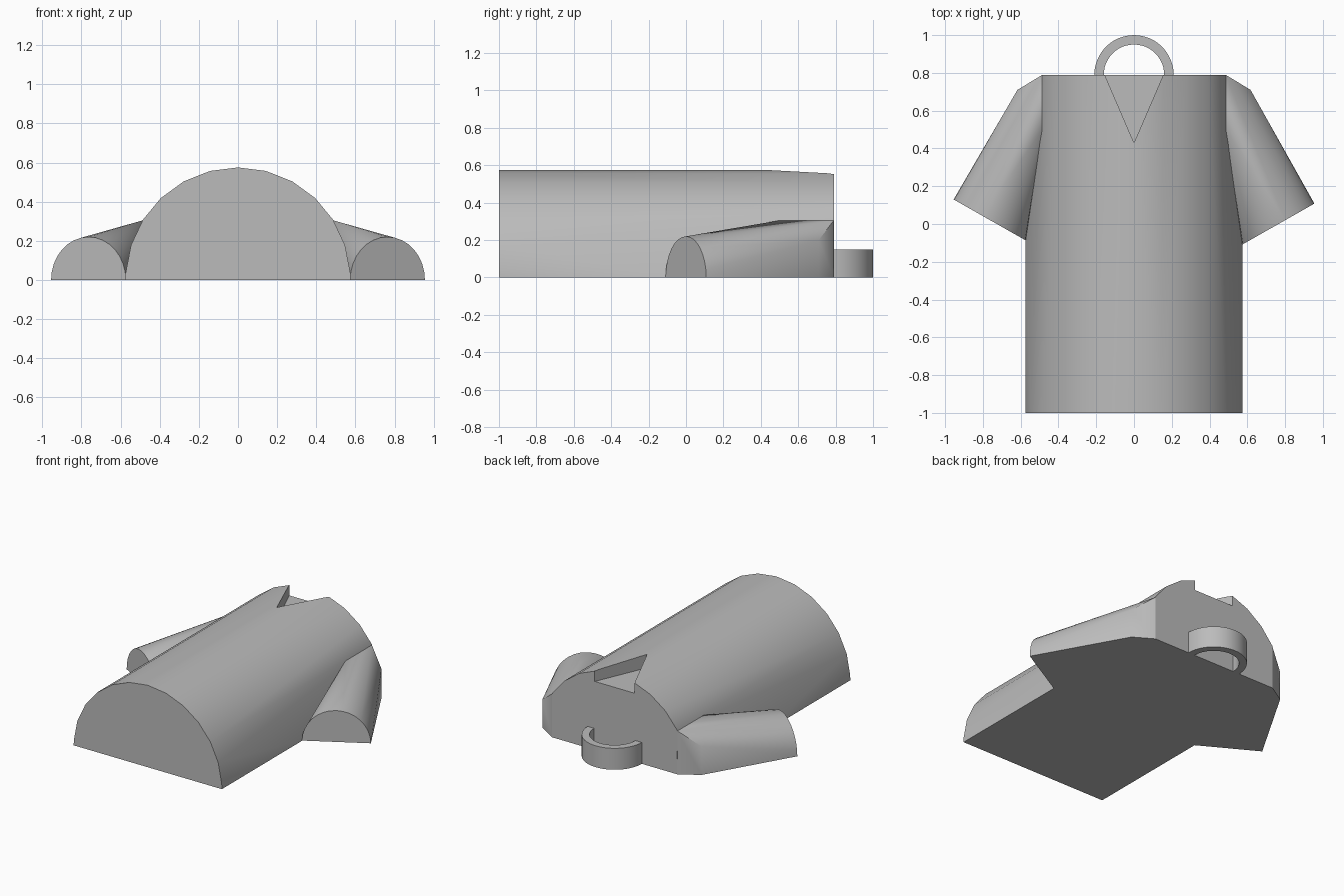
import bpy
import bmesh
from math import sin, cos, pi, radians
from mathutils import Vector

cube = bpy.data.objects.get("Cube")
if cube:
    bpy.data.objects.remove(cube, do_unlink=True)

grey = bpy.data.materials.new("plain grey")
grey.use_nodes = True
colour = (0.5, 0.5, 0.5, 1)
grey.diffuse_color = colour
grey.node_tree.nodes["Principled BSDF"].inputs["Base Color"].default_value = colour

BACK, RADIUS, SIDE, SHOULDER = 0.79, 0.575, 0.485, 0.305


def add_object(name, bm):
    bmesh.ops.recalc_face_normals(bm, faces=bm.faces)
    mesh = bpy.data.meshes.new(name)
    bm.to_mesh(mesh)
    bm.free()
    mesh.materials.append(grey)
    obj = bpy.data.objects.new(name, mesh)
    bpy.context.collection.objects.link(obj)
    return obj


def hull(name, points):
    """Convex solid around a set of points."""
    bm = bmesh.new()
    verts = [bm.verts.new(p) for p in points]
    result = bmesh.ops.convex_hull(bm, input=verts)
    unused = {v for v in result["geom_interior"] + result["geom_unused"]
              if isinstance(v, bmesh.types.BMVert)}
    bmesh.ops.delete(bm, geom=list(unused), context='VERTS')
    bmesh.ops.dissolve_limit(bm, angle_limit=radians(0.5),
                             verts=bm.verts, edges=bm.edges)
    return add_object(name, bm)


def prism(name, outline, low, high):
    """Flat outline raised from low to high."""
    bm = bmesh.new()
    face = bm.faces.new([bm.verts.new((x, y, low)) for x, y in outline])
    raised = bmesh.ops.extrude_face_region(bm, geom=[face])["geom"]
    bmesh.ops.translate(bm, vec=(0, 0, high - low),
                        verts=[v for v in raised if isinstance(v, bmesh.types.BMVert)])
    return add_object(name, bm)


def smooth(obj):
    bpy.ops.object.select_all(action='DESELECT')
    obj.select_set(True)
    bpy.context.view_layer.objects.active = obj
    bpy.ops.object.shade_smooth_by_angle(angle=radians(30))


# Shirt body: half-round hem, narrowing under the sleeves to the shoulders
step = radians(14.4)
points = []
for i in range(-6, 7):
    x, z = RADIUS * sin(i * step), RADIUS * cos(i * step)
    points.append((x, -1, z))
    if abs(i) <= 4:
        points.append((x, BACK, z))
for s in (-1, 1):
    points += [(s * RADIUS, -1, 0), (s * RADIUS, -0.1, 0),
               (s * SIDE, 0.5, SHOULDER), (s * SIDE, BACK, 0)]
body = hull("shirt_body", points)

# V-shaped neckline cut into the top
cutter = prism("neckline_cutter", [(-0.181, 0.85), (0, 0.43), (0.181, 0.85)], 0.48, 0.8)
cutter.hide_render = True
cut = body.modifiers.new("neckline", 'BOOLEAN')
cut.operation, cut.solver, cut.object = 'DIFFERENCE', 'EXACT', cutter
bpy.context.view_layer.objects.active = body
bpy.ops.object.modifier_apply(modifier=cut.name)
bpy.data.objects.remove(cutter, do_unlink=True)
smooth(body)

# Sleeves: half-round cuff blended into the shoulder
for side, s, drop in (("right", -1, 0), ("left", 1, 0.022)):
    outer = Vector((s * 0.955, 0.13 - drop, 0))
    inner = Vector((s * 0.573, -0.087 - drop, 0))
    middle, half = (outer + inner) / 2, (outer - inner) / 2
    cuff = [middle + half * cos(pi * i / 16) + Vector((0, 0, 0.22 * sin(pi * i / 16)))
            for i in range(17)]
    shoulder = [(s * 0.617, 0.71, 0), (s * 0.617, 0.71, 0.2),
                (s * SIDE, BACK, 0), (s * SIDE, BACK, SHOULDER),
                (s * SIDE, 0.5, SHOULDER)]
    smooth(hull(side + "_sleeve", cuff + shoulder))

# Hanging loop behind the collar
arc = [pi * i / 24 for i in range(25)]
outline = [(0.21 * cos(a), BACK + 0.21 * sin(a)) for a in arc]
outline += [(0.16 * cos(a), BACK + 0.16 * sin(a)) for a in reversed(arc)]
smooth(prism("hanging_loop", outline, 0, 0.15))
